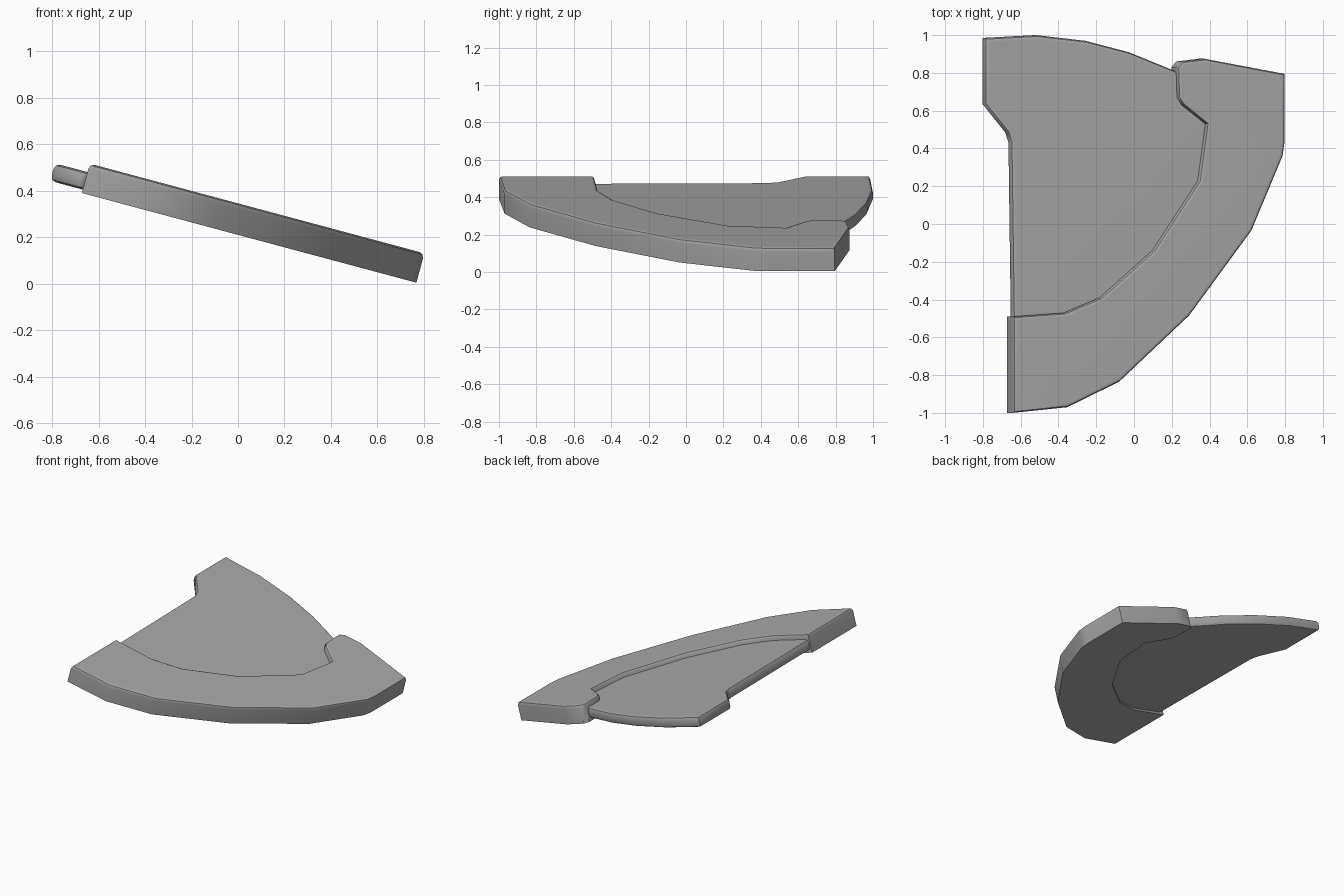
import bpy
import bmesh
import math
from mathutils import Matrix, Vector

cube = bpy.data.objects.get("Cube")
if cube:
    bpy.data.objects.remove(cube, do_unlink=True)

TILT = math.radians(15)
CENTRE_HEIGHT = 0.278

grey = bpy.data.materials.new("plain_grey")
grey.use_nodes = True
colour = (0.4, 0.4, 0.4, 1)
grey.diffuse_color = colour
grey.node_tree.nodes["Principled BSDF"].inputs["Base Color"].default_value = colour


def tilted_slab(name, outline, low, high, bevel, bevel_bottom):
    """Extrude a plan outline into a slab with rounded rims, then tilt it."""
    bm = bmesh.new()
    stretch = 1 / math.cos(TILT)
    base = bm.faces.new([bm.verts.new((x * stretch, y, low)) for x, y in outline])
    raised = bmesh.ops.extrude_face_region(bm, geom=[base], use_keep_orig=True)
    top_verts = [g for g in raised["geom"] if isinstance(g, bmesh.types.BMVert)]
    bmesh.ops.translate(bm, verts=top_verts, vec=Vector((0, 0, high - low)))
    bmesh.ops.recalc_face_normals(bm, faces=bm.faces)

    # Round the top rim, and the bottom rim when asked
    middle = (low + high) / 2
    rims = []
    for e in bm.edges:
        a, b = (v.co.z > middle for v in e.verts)
        if a == b and (a or bevel_bottom):
            rims.append(e)
    bmesh.ops.bevel(bm, geom=rims, offset=bevel, segments=2, profile=0.5,
                    affect='EDGES', clamp_overlap=True)
    bm.transform(Matrix.Translation((0, 0, CENTRE_HEIGHT)) @ Matrix.Rotation(TILT, 4, 'Y'))

    mesh = bpy.data.meshes.new(name)
    bm.to_mesh(mesh)
    bm.free()
    mesh.materials.append(grey)
    obj = bpy.data.objects.new(name, mesh)
    bpy.context.collection.objects.link(obj)
    bpy.ops.object.select_all(action='DESELECT')
    obj.select_set(True)
    bpy.context.view_layer.objects.active = obj
    bpy.ops.object.shade_smooth_by_angle(angle=math.radians(40))
    weighted = obj.modifiers.new("flat_face_normals", 'WEIGHTED_NORMAL')
    weighted.keep_sharp = True
    return obj


# Thick curved rim with a hooked back end
outer_edge = [(-0.655, -1), (-0.365, -0.97), (-0.09, -0.835), (0.28, -0.485),
              (0.61, -0.035), (0.775, 0.36), (0.785, 0.43), (0.785, 0.795)]
hook = [(0.36, 0.875), (0.24, 0.86), (0.215, 0.83), (0.22, 0.67), (0.245, 0.63)]
inner_edge = [(0.37, 0.53), (0.33, 0.23), (0.09, -0.14), (-0.19, -0.39),
              (-0.38, -0.47), (-0.655, -0.49)]
tilted_slab("curved_rim", outer_edge + hook + inner_edge, -0.0655, 0.0655, 0.022, False)

# Thinner inner plate whose curved side is sunk into the rim
back_edge = [(0.32, 0.77), (0.24, 0.80), (-0.03, 0.91), (-0.26, 0.97),
             (-0.52, 1), (-0.795, 0.985)]
left_edge = [(-0.795, 0.635), (-0.675, 0.485), (-0.658, 0.43), (-0.645, -0.55)]
sunk_edge = [(-0.38, -0.53), (-0.15, -0.45), (0.15, -0.2), (0.4, 0.2), (0.45, 0.55)]
tilted_slab("inner_plate", back_edge + left_edge + sunk_edge, -0.05, 0.028, 0.024, True)
